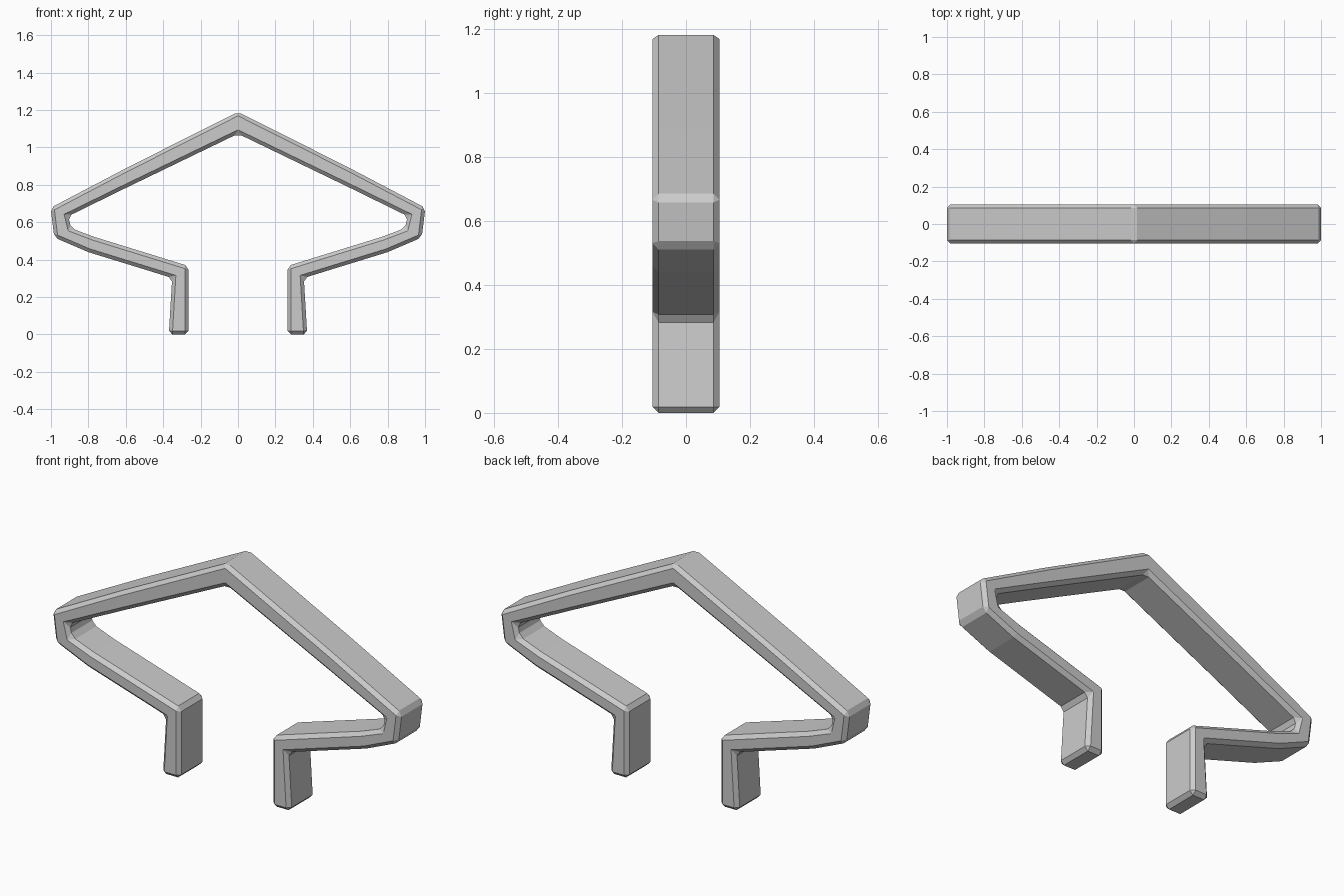
import bpy, bmesh

if "Cube" in bpy.data.objects:
    bpy.data.objects.remove(bpy.data.objects["Cube"])

# Right half of the bent band: outer edge from the apex to the foot, then inner edge back up
half = [(0, 1.19), (0.6, 0.888), (1.002, 0.677), (0.982, 0.518), (0.80, 0.44),
        (0.352, 0.302), (0.37, 0), (0.265, 0), (0.265, 0.366), (0.77, 0.522),
        (0.892, 0.568), (0.908, 0.632), (0.6, 0.783), (0, 1.073)]
# Mirror the half without repeating the two centre points
outline = half + [(-x, z) for x, z in reversed(half[1:-1])]
depth = 0.21

# Extrude the outline along y
bm = bmesh.new()
face = bm.faces.new([bm.verts.new((x, -depth / 2, z)) for x, z in outline])
grown = bmesh.ops.extrude_face_region(bm, geom=[face])
moved = [g for g in grown["geom"] if isinstance(g, bmesh.types.BMVert)]
bmesh.ops.translate(bm, verts=moved, vec=(0, depth, 0))

# Close the near side if the extrusion removed it
rim = [e for e in bm.edges if e.is_boundary]
if rim:
    bmesh.ops.contextual_create(bm, geom=rim)
bmesh.ops.recalc_face_normals(bm, faces=bm.faces)

mesh = bpy.data.meshes.new("bent_band")
bm.to_mesh(mesh)
bm.free()
band = bpy.data.objects.new("bent_band", mesh)
bpy.context.collection.objects.link(band)

# Flat chamfer on every sharp edge, leaving the gentle bends alone
bevel = band.modifiers.new("chamfer", 'BEVEL')
bevel.width = 0.019
bevel.segments = 1
bevel.limit_method = 'ANGLE'
bevel.angle_limit = 0.45
